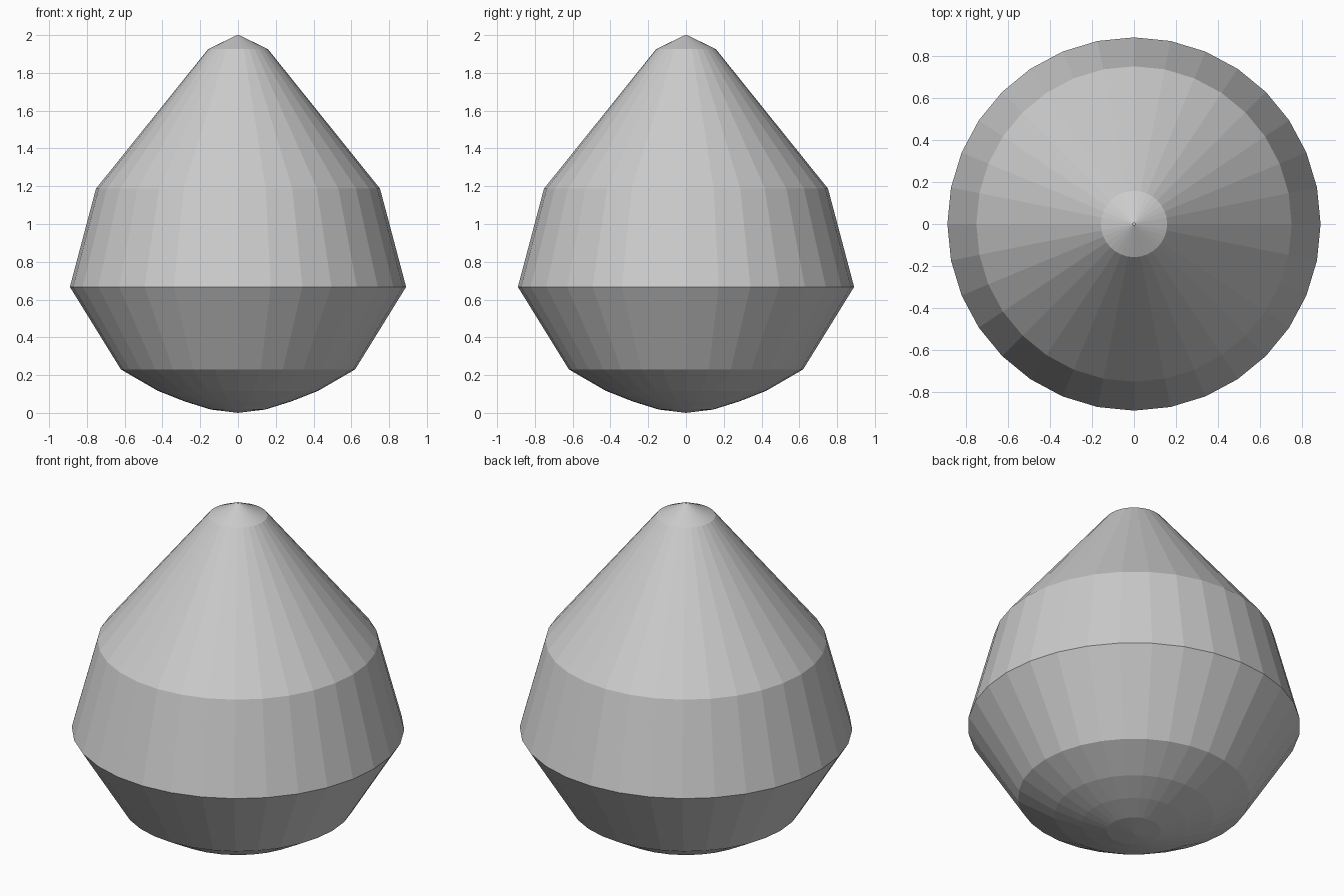
import bpy
from math import cos, sin, tau

if "Cube" in bpy.data.objects:
    bpy.data.objects.remove(bpy.data.objects["Cube"])

SIDES = 32


def lathe(name, profile):
    """Flat-shaded shell of revolution; profile runs bottom to top as (radius, z)."""
    verts, rings, faces = [], [], []
    for r, z in profile:
        count = 1 if r == 0 else SIDES
        start = len(verts)
        verts += [(r * cos(tau * i / SIDES), r * sin(tau * i / SIDES), z) for i in range(count)]
        rings.append([start + i % count for i in range(SIDES)])
    for low, high in zip(rings, rings[1:]):
        for i in range(SIDES):
            j = (i + 1) % SIDES
            # drop the repeated corner where a ring is a single point
            faces.append(list(dict.fromkeys((low[i], low[j], high[j], high[i]))))
    mesh = bpy.data.meshes.new(name)
    mesh.from_pydata(verts, [], faces)
    mesh.update()
    obj = bpy.data.objects.new(name, mesh)
    bpy.context.collection.objects.link(obj)
    return obj


# Lower shell: shallow rounded base flaring out to the widest rim
lathe("lower_shell", [(0, 0), (0.145, 0.018), (0.28, 0.06), (0.425, 0.117),
                      (0.62, 0.23), (0.89, 0.667)])

# Upper shell: tapering wall, cone and blunt tip with a pinhole
lathe("upper_shell", [(0.89, 0.667), (0.752, 1.187), (0.158, 1.926), (0.006, 2.0)])
